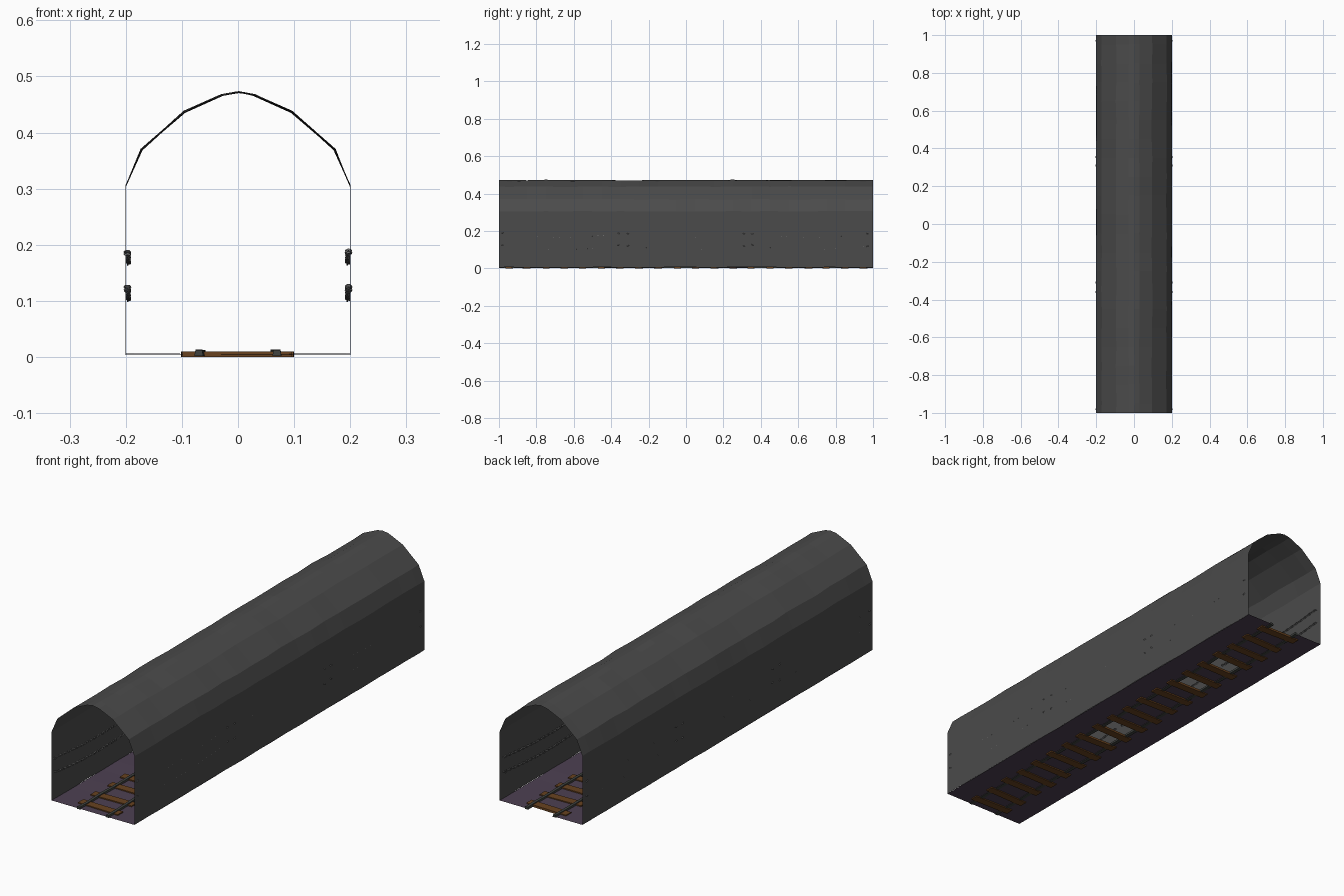
import bpy, bmesh, math, random
from mathutils import Vector, Matrix

random.seed(4)
if "Cube" in bpy.data.objects:
    bpy.data.objects.remove(bpy.data.objects["Cube"])


def material(name, rgb):
    m = bpy.data.materials.new(name)
    m.use_nodes = True
    m.diffuse_color = (*rgb, 1)
    m.node_tree.nodes["Principled BSDF"].inputs["Base Color"].default_value = (*rgb, 1)
    return m


stone = material("dark stone", (0.07, 0.07, 0.07))
ground = material("purple ground", (0.075, 0.052, 0.085))
wood = material("brown wood", (0.14, 0.055, 0.014))
iron = material("rail iron", (0.05, 0.055, 0.05))
steel = material("chain steel", (0.25, 0.25, 0.25))


def finish(name, bm, mat):
    mesh = bpy.data.meshes.new(name)
    bm.to_mesh(mesh)
    bm.free()
    mesh.materials.append(mat)
    obj = bpy.data.objects.new(name, mesh)
    bpy.context.scene.collection.objects.link(obj)
    return obj


def jitter(a):
    return random.uniform(-a, a)


def loft(bm, rows, closed=False, skip=lambda i, j: False):
    """Join rows of points with quads, leaving out skipped cells."""
    grid = [[bm.verts.new(p) for p in row] for row in rows]
    n = len(rows[0])
    for i in range(len(rows) - 1):
        for j in range(n if closed else n - 1):
            if not skip(i, j):
                k = (j + 1) % n
                bm.faces.new((grid[i][j], grid[i][k], grid[i + 1][k], grid[i + 1][j]))
    return grid


# stations along the tunnel, lined up with the sleepers
stations = [-1] + [-0.95 + 0.1 * i for i in range(20)] + [1]

# walls and vaulted roof
half = [(0.2, 0.005), (0.2, 0.305), (0.172, 0.37), (0.095, 0.437), (0.028, 0.467)]
arch = half + [(0, 0.472)] + [(-x, z) for x, z in reversed(half)]
rows = []
for y in stations:
    rough = 0 if abs(y) == 1 else 0.002
    rows.append([(x + (jitter(rough) if abs(x) < 0.2 else jitter(rough / 4)), y,
                  max(0, z + jitter(rough))) for x, z in arch])
bm = bmesh.new()
loft(bm, rows)
finish("tunnel_shell", bm, stone)

# floor with a few open bays between the rails
open_bays = [8, 9, 14, 16, 20]
bm = bmesh.new()
loft(bm, [[(x, y, 0.005 + (jitter(0.001) if abs(y) < 1 else 0))
           for x in (-0.2, -0.065, 0.065, 0.2)] for y in stations],
     skip=lambda i, j: j == 1 and i in open_bays)
finish("floor", bm, ground)

# wooden sleepers
bm = bmesh.new()
for y in stations[1:-1]:
    m = (Matrix.Translation((jitter(0.004), y + jitter(0.004), 0.0047))
         @ Matrix.Rotation(jitter(0.04), 4, 'Z')
         @ Matrix.Diagonal((0.195, 0.036, 0.0094, 1)))
    bmesh.ops.create_cube(bm, size=1, matrix=m)
finish("sleepers", bm, wood)

# slightly crooked rails
section = [(-0.008, 0.002), (0.008, 0.002), (0.006, 0.0125), (-0.006, 0.0125)]
for side, name in ((1, "left_rail"), (-1, "right_rail")):
    bm = bmesh.new()
    rows = []
    for y in stations:
        dx, dz = jitter(0.003), jitter(0.0007)
        rows.append([(side * 0.067 + dx + x, y, z + dz) for x, z in section])
    grid = loft(bm, rows, closed=True)
    bm.faces.new(grid[0])
    bm.faces.new(grid[-1])
    bmesh.ops.recalc_face_normals(bm, faces=bm.faces)
    finish(name, bm, iron)


def link(bm, matrix, length, width, wire):
    """An oval ring of wire, long along its local y."""
    n, sides = 10, 4
    grid = []
    for i in range(n):
        a = math.tau * i / n
        ring = []
        for k in range(sides):
            b = math.tau * k / sides
            r = wire * math.cos(b)
            p = Vector(((width + r) * math.cos(a), (length + r) * math.sin(a),
                        wire * math.sin(b)))
            ring.append(bm.verts.new(matrix @ p))
        grid.append(ring)
    for i in range(n):
        for k in range(sides):
            j, m = (i + 1) % n, (k + 1) % sides
            bm.faces.new((grid[i][k], grid[j][k], grid[j][m], grid[i][m]))


# chains hung in swags along both walls, with anchor rings through the wall
spans = [(-0.98, -0.36), (-0.31, 0.31), (0.355, 0.97)]
count = 42
for side, name in ((1, "left_chains"), (-1, "right_chains")):
    bm = bmesh.new()
    for top in (0.187, 0.122):
        for y0, y1 in spans:
            for i in range(count):
                t = (i + 0.5) / count
                z = top - 0.08 * t * (1 - t)
                slope = -0.08 * (1 - 2 * t) / (y1 - y0)
                m = (Matrix.Translation((side * 0.1955, y0 + (y1 - y0) * t, z))
                     @ Matrix.Rotation(math.atan(slope), 4, 'X')
                     @ Matrix.Rotation(math.pi / 2 * (i % 2) + 0.3, 4, 'Y'))
                link(bm, m, 0.0085, 0.0035, 0.0014)
            for y in (y0, y1):
                m = (Matrix.Translation((side * 0.197, y, top + jitter(0.004)))
                     @ Matrix.Rotation(jitter(0.5), 4, 'X'))
                link(bm, m, 0.006, 0.005, 0.0018)
    bmesh.ops.recalc_face_normals(bm, faces=bm.faces)
    finish(name, bm, steel)
